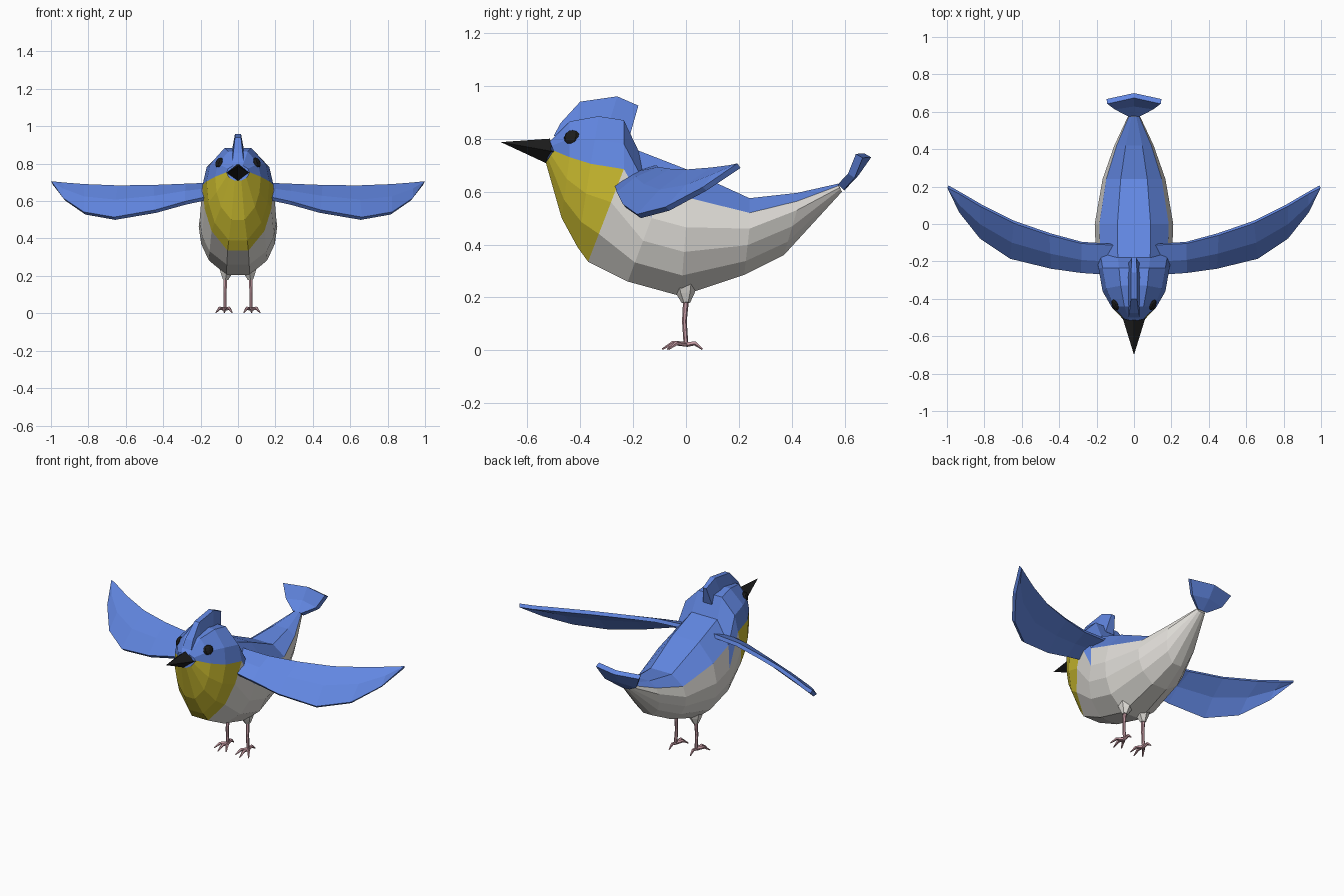
import bpy, bmesh
from math import sin, cos, radians
from mathutils import Vector

if "Cube" in bpy.data.objects:
    bpy.data.objects.remove(bpy.data.objects["Cube"])


def material(name, rgb):
    m = bpy.data.materials.new(name)
    m.diffuse_color = (*rgb, 1)
    m.use_nodes = True
    m.node_tree.nodes["Principled BSDF"].inputs["Base Color"].default_value = m.diffuse_color
    return m


BLUE = material("blue", (0.12, 0.24, 0.75))
YELLOW = material("yellow", (0.62, 0.52, 0.03))
WHITE = material("white", (0.75, 0.73, 0.69))
BLACK = material("black", (0.012, 0.012, 0.012))
PINK = material("pink", (0.55, 0.32, 0.36))


def make(name, verts, faces, mats, indices=None, mirror=False, thick=0):
    bm = bmesh.new()
    vs = [bm.verts.new(v) for v in verts]
    for k, f in enumerate(faces):
        face = bm.faces.new([vs[i] for i in f])
        face.material_index = indices[k] if indices else 0
    bmesh.ops.recalc_face_normals(bm, faces=bm.faces)
    me = bpy.data.meshes.new(name)
    bm.to_mesh(me)
    bm.free()
    ob = bpy.data.objects.new(name, me)
    bpy.context.collection.objects.link(ob)
    for m in mats:
        me.materials.append(m)
    if mirror:
        ob.modifiers.new("mirror", 'MIRROR')
    if thick:
        s = ob.modifiers.new("thickness", 'SOLIDIFY')
        s.thickness = thick
        s.offset = 0
    return ob


def tube(name, path, radii, mat, sides=6):
    # tapered tube along a path, mirrored to the other side
    verts, faces = [], []
    pts = [Vector(p) for p in path]
    for i, p in enumerate(pts):
        d = pts[min(i + 1, len(pts) - 1)] - pts[max(i - 1, 0)]
        u = d.cross(Vector((1, 0, 0))).normalized()
        v = d.cross(u).normalized()
        for k in range(sides):
            a = radians(360 * k / sides)
            verts.append(p + radii[i] * (cos(a) * u + sin(a) * v))
    for i in range(len(pts) - 1):
        for k in range(sides):
            n = (k + 1) % sides
            faces.append((i * sides + k, i * sides + n,
                          (i + 1) * sides + n, (i + 1) * sides + k))
    faces += [range(sides), range(len(verts) - sides, len(verts))]
    return make(name, verts, faces, [mat], mirror=True)


# Body and head: rings given by top, widest and bottom (y, z) plus half width
stations = [
    (-.515, .79, -.50, .755, -.53, .71, .06),
    (-.44, .865, -.44, .73, -.47, .50, .122),
    (-.33, .885, -.36, .705, -.41, .39, .168),
    (-.235, .87, -.235, .685, -.37, .335, .19),
    (-.18, .755, -.13, .50, -.22, .26, .205),
    (0, .685, 0, .465, -.02, .205, .21),
    (.24, .575, .24, .46, .22, .285, .168),
    (.42, .595, .42, .53, .37, .36, .105),
    (.575, .63, .58, .615, .59, .60, .03),
]
angles = [25, 62, 90, 110, 132, 163]
verts, faces, colours = [], [], []
for yt, zt, ym, zm, yb, zb, w in stations:
    half = []
    for a in angles:
        c = cos(radians(a))
        if c >= 0:
            c /= cos(radians(25))
            y, z = ym + (yt - ym) * c, zm + (zt - zm) * c
        else:
            c /= cos(radians(163))
            y, z = ym + (yb - ym) * c, zm + (zb - zm) * c
        half.append((w * sin(radians(a)), y, z))
    verts += half + [(-x, y, z) for x, y, z in reversed(half)]
for i in range(len(stations) - 1):
    for j in range(12):
        n = (j + 1) % 12
        faces.append((i * 12 + j, i * 12 + n, i * 12 + 12 + n, i * 12 + 12 + j))
        level = j if j <= 5 else 10 - j
        if level <= (1 if i <= 3 else 0):
            colours.append(0)
        else:
            colours.append(1 if i < 3 else 2)
faces += [range(12), range(len(verts) - 12, len(verts))]
colours += [0, 2]
make("body", verts, faces, [BLUE, YELLOW, WHITE], colours)

# Beak: four-sided spike
make("beak", [(0, -.515, .80), (.063, -.495, .75), (0, -.53, .708),
              (-.063, -.495, .75), (0, -.70, .787)],
     [(0, 1, 2, 3), (0, 1, 4), (1, 2, 4), (2, 3, 4), (3, 0, 4)], [BLACK])

# Crest: thin tapered fin (y, z, half thickness)
crest = [(-.50, .81, .03), (-.475, .858, .025), (-.40, .94, .016), (-.26, .96, .016),
         (-.18, .925, .012), (-.21, .82, .03), (-.30, .83, .04), (-.42, .82, .04)]
n = len(crest)
cv = [(x, y, z) for y, z, x in crest] + [(-x, y, z) for y, z, x in crest]
cf = []
for o in (0, n):
    cf += [[o + k for k in q] for q in ((0, 1, 7), (1, 2, 7), (2, 3, 6, 7), (3, 4, 5, 6))]
cf += [(k, (k + 1) % n, n + (k + 1) % n, n + k) for k in range(n)]
make("crest", cv, cf, [BLUE])

# Eyes
for side, label in ((1, "right"), (-1, "left")):
    bpy.ops.mesh.primitive_uv_sphere_add(segments=8, ring_count=6, radius=.032,
                                         location=(side * .1, -.432, .805))
    eye = bpy.context.object
    eye.name = "eye_" + label
    eye.scale = (.5, 1, .9)
    eye.rotation_euler = (0, side * radians(-20), side * radians(-25))
    eye.data.materials.append(BLACK)

# Wings: strips between a low leading edge and a high trailing edge
lead = [(.14, -.265, .62), (.28, -.255, .59), (.44, -.232, .545), (.66, -.178, .507),
        (.82, -.07, .535), (.93, .07, .61)]
trail = [(.10, -.11, .69), (.28, -.10, .683), (.45, -.055, .677), (.64, .01, .675),
         (.82, .10, .682), (.93, .165, .69)]
bulge = Vector((0, -.009, .009))
wv, wf = [], []
for a, b in zip(lead, trail):
    a, b = Vector(a), Vector(b)
    wv += [a, (a + b) / 2 + bulge, b]
wv.append((.995, .2, .698))
for i in range(len(lead) - 1):
    for k in range(2):
        q = i * 3 + k
        wf.append((q, q + 1, q + 4, q + 3))
wf += [(15, 16, 18), (16, 17, 18)]
make("wings", wv, wf, [BLUE], mirror=True, thick=.022)

# Tail: upturned fan
make("tail", [(0, .588, .615), (.03, .585, .617), (.105, .625, .66),
              (.145, .655, .735), (0, .687, .737), (0, .64, .67)],
     [(0, 1, 2, 5), (5, 2, 3, 4)], [BLUE], mirror=True, thick=.03)

# Legs, thigh sockets and toes
tube("thighs", [(.06, -.005, .26), (.062, -.002, .215), (.067, 0, .18)],
     [.05, .035, .016], WHITE)
tube("legs", [(.067, 0, .19), (.069, -.006, .11), (.069, 0, .02)],
     [.011, .009, .009], PINK)
toes = {"inner": (.032, -.07), "middle": (.074, -.09), "outer": (.118, -.065), "back": (.072, .062)}
for label, (x, y) in toes.items():
    mid = (.069 + (x - .069) * .6, y * .55, .027)
    tube("toes_" + label, [(.069, 0, .022), mid, (x, y, .004)],
         [.01, .009, .003], PINK, 5)
